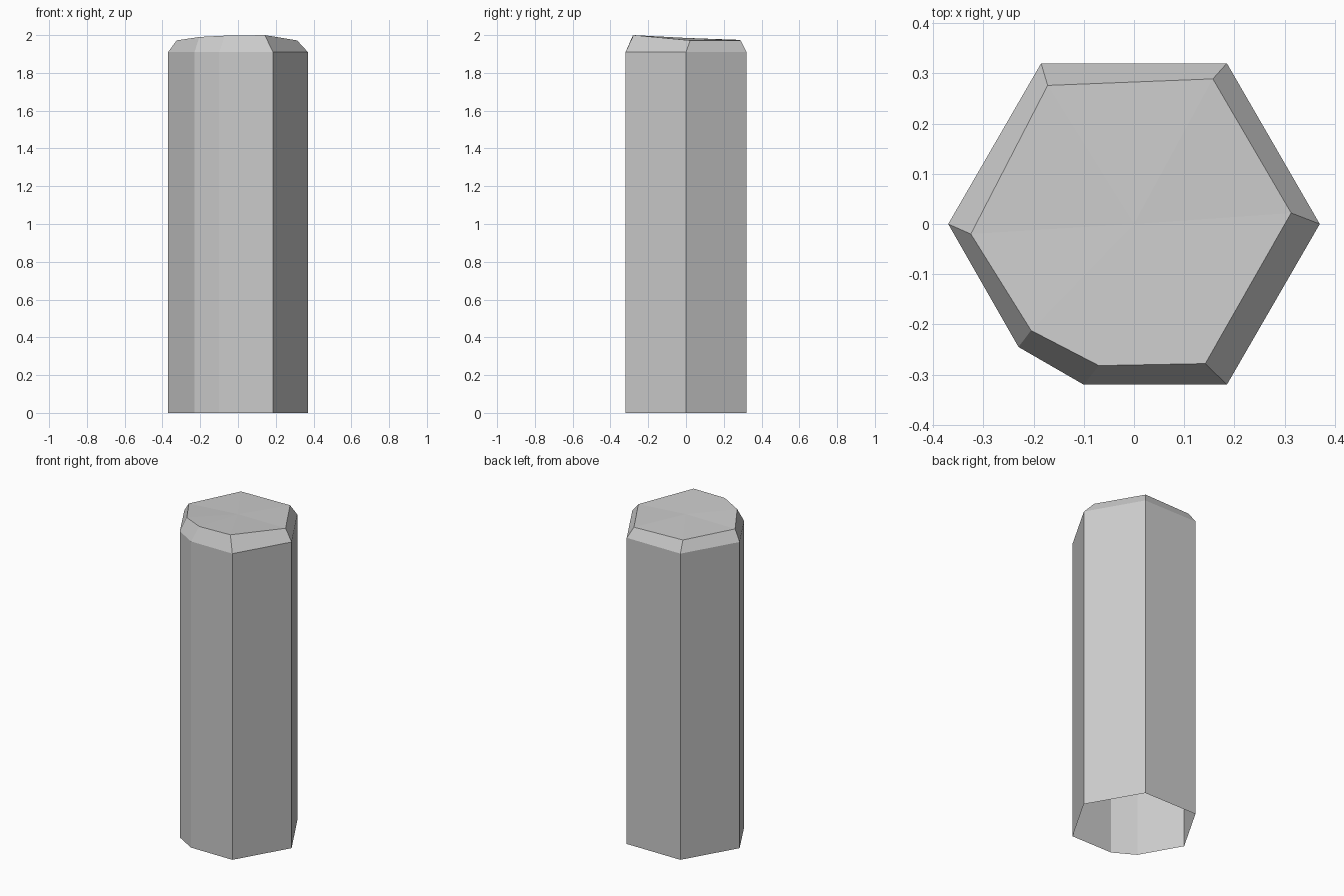
import bpy, bmesh

if "Cube" in bpy.data.objects:
    bpy.data.objects.remove(bpy.data.objects["Cube"])

# Column outline: hexagon with its front-left corner cut off
outline = [(0.37, 0), (0.185, 0.32), (-0.185, 0.32), (-0.37, 0),
           (-0.23, -0.245), (-0.10, -0.32), (0.185, -0.32)]
# Uneven worn rim of the top face
rim = [(0.313, 0.022, 1.972), (0.157, 0.289, 1.972), (-0.172, 0.276, 1.975),
       (-0.325, -0.02, 1.972), (-0.205, -0.212, 1.99), (-0.07, -0.282, 1.997),
       (0.142, -0.278, 2.0)]

bm = bmesh.new()
rings = [[bm.verts.new(p) for p in ring] for ring in (
    [(x, y, 0) for x, y in outline],
    [(x, y, 1.91) for x, y in outline],
    rim)]
n = len(outline)

# Side walls and bevelled shoulder (the bottom stays open)
for low, high in zip(rings, rings[1:]):
    for i in range(n):
        j = (i + 1) % n
        bm.faces.new((low[i], low[j], high[j], high[i]))

# Slightly tilted top, fanned around a centre point
centre = bm.verts.new((0, 0, 1.985))
for i in range(n):
    bm.faces.new((rings[2][i], rings[2][(i + 1) % n], centre))

mesh = bpy.data.meshes.new("stone_column")
bm.to_mesh(mesh)
bm.free()
column = bpy.data.objects.new("stone_column", mesh)
bpy.context.collection.objects.link(column)
